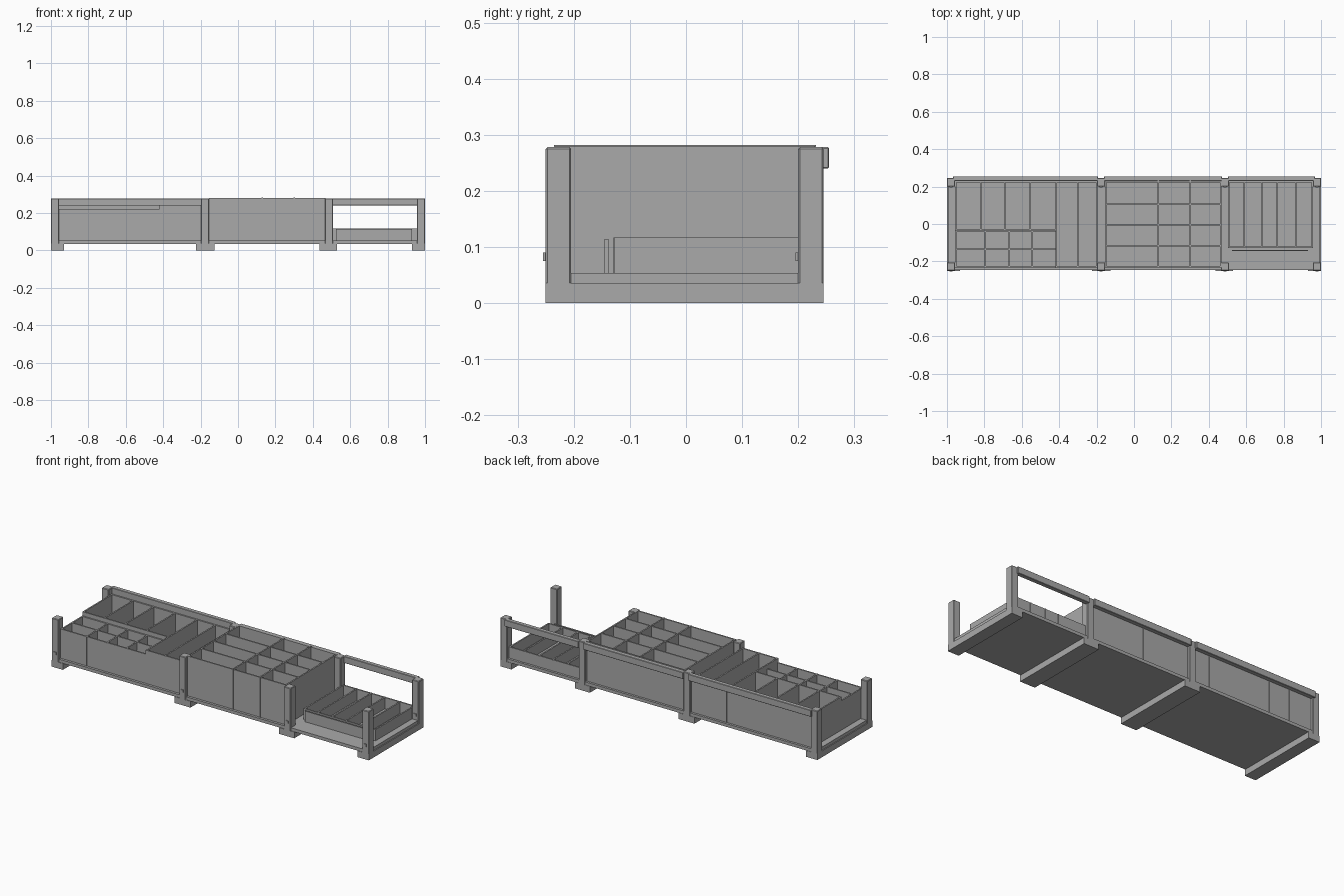
import bpy, bmesh
from mathutils import Matrix, Vector

if "Cube" in bpy.data.objects:
    bpy.data.objects.remove(bpy.data.objects["Cube"])

grey = bpy.data.materials.new("warm_grey")
grey.diffuse_color = (0.4, 0.4, 0.4, 1)
grey.use_nodes = True
grey.node_tree.nodes["Principled BSDF"].inputs["Base Color"].default_value = grey.diffuse_color


def build(name, boxes, bevel=0):
    """One object made of boxes given as (x0, x1, y0, y1, z0, z1)."""
    bm = bmesh.new()
    for x0, x1, y0, y1, z0, z1 in boxes:
        centre = Vector((x0 + x1, y0 + y1, z0 + z1)) / 2
        size = Matrix.Diagonal((x1 - x0, y1 - y0, z1 - z0, 1))
        bmesh.ops.create_cube(bm, size=1, matrix=Matrix.Translation(centre) @ size)
    mesh = bpy.data.meshes.new(name)
    bm.to_mesh(mesh)
    bm.free()
    mesh.materials.append(grey)
    obj = bpy.data.objects.new(name, mesh)
    bpy.context.collection.objects.link(obj)
    if bevel:
        mod = obj.modifiers.new("soft_edges", 'BEVEL')
        mod.width = bevel
        mod.segments = 1
    return obj


T = 0.008        # panel thickness
FLOOR = 0.053    # top of the deck


def across(x, y0, y1, top):
    """Panel running front to back."""
    return (x - T / 2, x + T / 2, y0, y1, FLOOR, top)


def along(y, x0, x1, top):
    """Panel running left to right."""
    return (x0, x1, y - T / 2, y + T / 2, FLOOR, top)


# Base: deck and the cross beams it rests on
build("deck", [(-0.99, 0.99, -0.247, 0.243, 0.035, FLOOR)])
build("cross_beams", [(a, b, -0.25, 0.245, 0, 0.036) for a, b in
                      [(-1, -0.93), (-0.225, -0.125), (0.435, 0.53), (0.93, 1)]])
build("end_sills", [(s * 0.98 - 0.015, s * 0.98 + 0.015, -0.205, 0.2, 0.03, FLOOR + 0.001)
                    for s in (-1, 1)])

# Corner and middle posts, with a small peg on the front of each
posts = [(-1, -0.957), (-0.197, -0.155), (0.465, 0.507), (0.957, 1)]
rows = [(-0.25, -0.205), (0.2, 0.245)]
build("posts", [(a, b, c, d, 0, 0.278) for a, b in posts for c, d in rows], 0.003)
build("post_pegs", [((a + b) / 2 - 0.008, (a + b) / 2 + 0.008, c - 0.005, c + 0.002, 0.075, 0.09)
                    for a, b in posts for c, d in rows])

# Back rail in three lengths, one for each bay
build("back_rail", [(a, b, 0.23, 0.255, 0.24, 0.278) for a, b in
                    [(-0.967, -0.192), (-0.16, 0.47), (0.502, 0.967)]], 0.002)

# Left bay: shallow grid in front, deep bins behind, two long bins
L0, L1, LM = -0.957, -0.195, -0.415
low, high = 0.22, 0.243
build("left_bay_walls", [
    along(-0.229, L0, LM, low), along(-0.229, LM, L1, high),
    along(0.226, L0, L1, high), along(-0.032, L0, LM, high),
    across(L0 + T / 2, -0.233, -0.034, low), across(L0 + T / 2, -0.034, 0.23, high),
    across(L1 - T / 2, -0.233, 0.23, high)])
build("left_bay_long_dividers", [across(x, -0.235, 0.232, high) for x in (LM, -0.3)])
build("left_bay_back_dividers", [across(x, -0.03, 0.232, high) for x in (-0.82, -0.69, -0.555)])
build("left_bay_front_grid",
      [across(x, -0.235, -0.036, low) for x in (-0.794, -0.666, -0.543)]
      + [along(y, L0, LM, low) for y in (-0.04, -0.135)])

# Middle bay: tall box split into a grid of bins
M0, M1, tall = -0.155, 0.467, 0.28
build("middle_bay_walls",
      [along(y, M0, M1, tall) for y in (-0.229, 0.226)]
      + [across(x, -0.233, 0.23, tall) for x in (M0 + T / 2, M1 - T / 2)])
build("middle_bay_shelves", [along(y, M0, M1, tall) for y in (-0.115, -0.005, 0.105)])
build("middle_bay_dividers", [across(x, -0.235, 0.232, tall + 0.002) for x in (0.13, 0.3)])

# Right bay: low tray of five bins with a loose strip in front
R0, R1, tray = 0.503, 0.957, 0.117
build("right_tray_walls",
      [along(y, R0, R1, tray) for y in (-0.124, 0.226)]
      + [across(x, -0.128, 0.23, tray) for x in (R0 + T / 2, R1 - T / 2)])
build("right_tray_dividers", [across(x, -0.129, 0.232, tray) for x in (0.59, 0.682, 0.767, 0.864)])
build("right_front_strip", [(0.523, 0.93, -0.145, -0.138, FLOOR, 0.114)])
